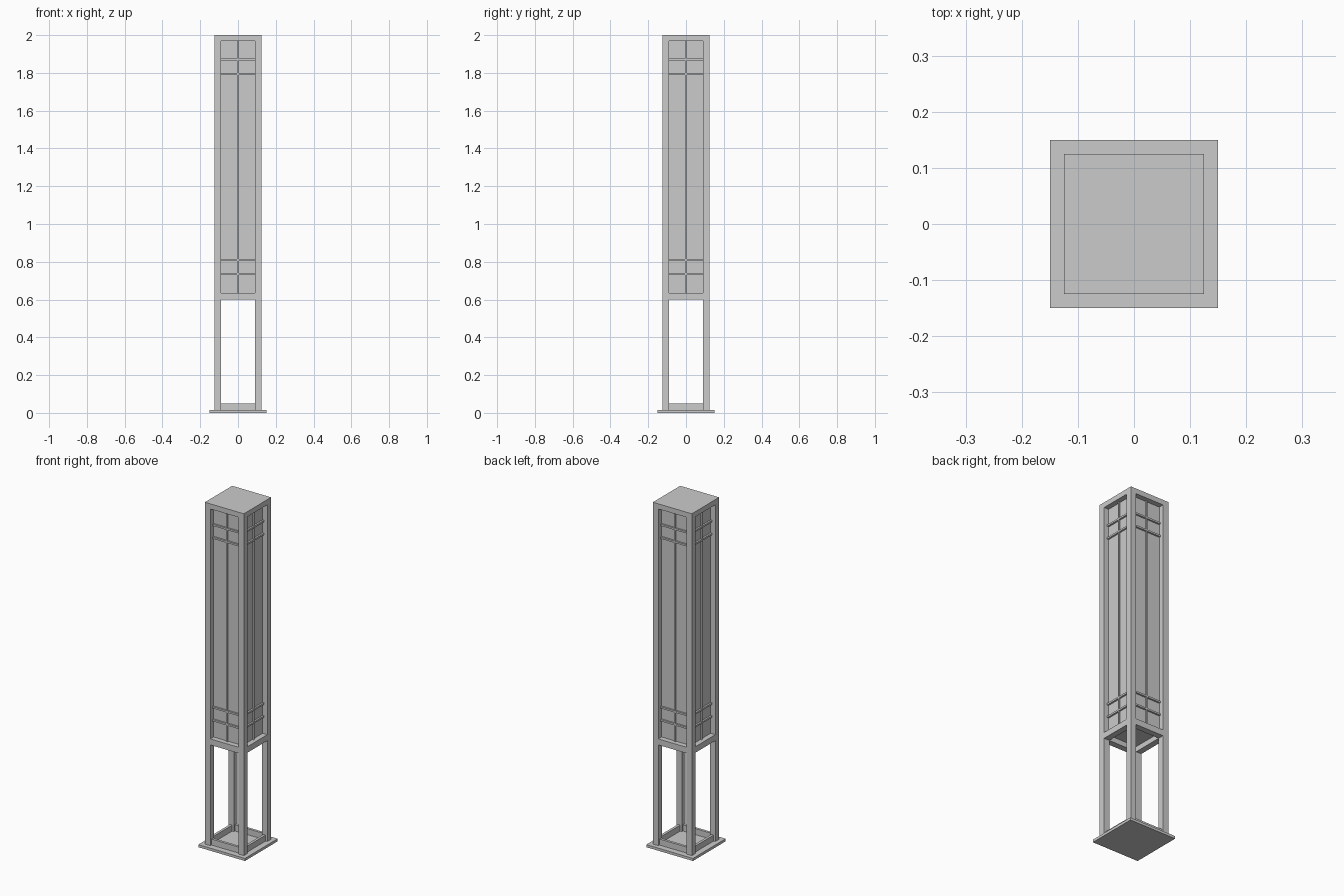
import bpy, bmesh
from mathutils import Matrix, Vector

if "Cube" in bpy.data.objects:
    bpy.data.objects.remove(bpy.data.objects["Cube"])


def boxes(name, parts, four_sides=False):
    """One object from (centre, size) boxes, optionally repeated on all four sides."""
    bm = bmesh.new()
    for k in range(4 if four_sides else 1):
        turn = Matrix.Rotation(k * 1.5707963268, 4, 'Z')
        for c, s in parts:
            m = turn @ Matrix.Translation(Vector(c)) @ Matrix.Diagonal((*s, 1))
            bmesh.ops.create_cube(bm, size=1, matrix=m)
    me = bpy.data.meshes.new(name)
    bm.to_mesh(me)
    bm.free()
    ob = bpy.data.objects.new(name, me)
    bpy.context.collection.objects.link(ob)
    return ob


H = 2.0        # total height
W = 0.125      # half width of the frame
P = 0.035      # post width
BASE = 0.015   # base plate thickness
LOW = 0.60     # underside of the shade
IN = W - P     # half width of the openings
PANEL = 0.095  # half width of the shade box

# Base plate and top cap
boxes("base_plate", [((0, 0, BASE / 2), (0.30, 0.30, BASE))])
boxes("top_cap", [((0, 0, H - 0.015), (2 * W, 2 * W, 0.03))])

# Corner posts
top = H - 0.03
boxes("corner_posts", [((W - P / 2, W - P / 2, (BASE + top) / 2),
                        (P, P, top - BASE))], True)

# Rails under the shade, flush with the posts
boxes("shade_rails", [((0, -(W - P / 2), LOW + P / 2), (2 * IN, P, P))], True)

# Low set-back rails on the base
boxes("base_rails", [((0, -(W - P / 2), BASE + 0.0175), (2 * IN, 0.015, 0.035))], True)

# Closed shade box
z0 = LOW + P - 0.005
boxes("shade_panel", [((0, 0, (z0 + top) / 2), (2 * PANEL, 2 * PANEL, top - z0))])

# Lattice bars on each side of the shade
bar, depth = 0.01, 0.01
y = -(PANEL + depth / 2)
bars = [((0, y, z), (2 * IN, depth, bar)) for z in (0.735, 0.81, 1.795, 1.87)]
bars.append(((0, y, (LOW + P + top) / 2), (bar * 0.8, depth * 0.8, top - LOW - P)))
boxes("lattice_bars", bars, True)
